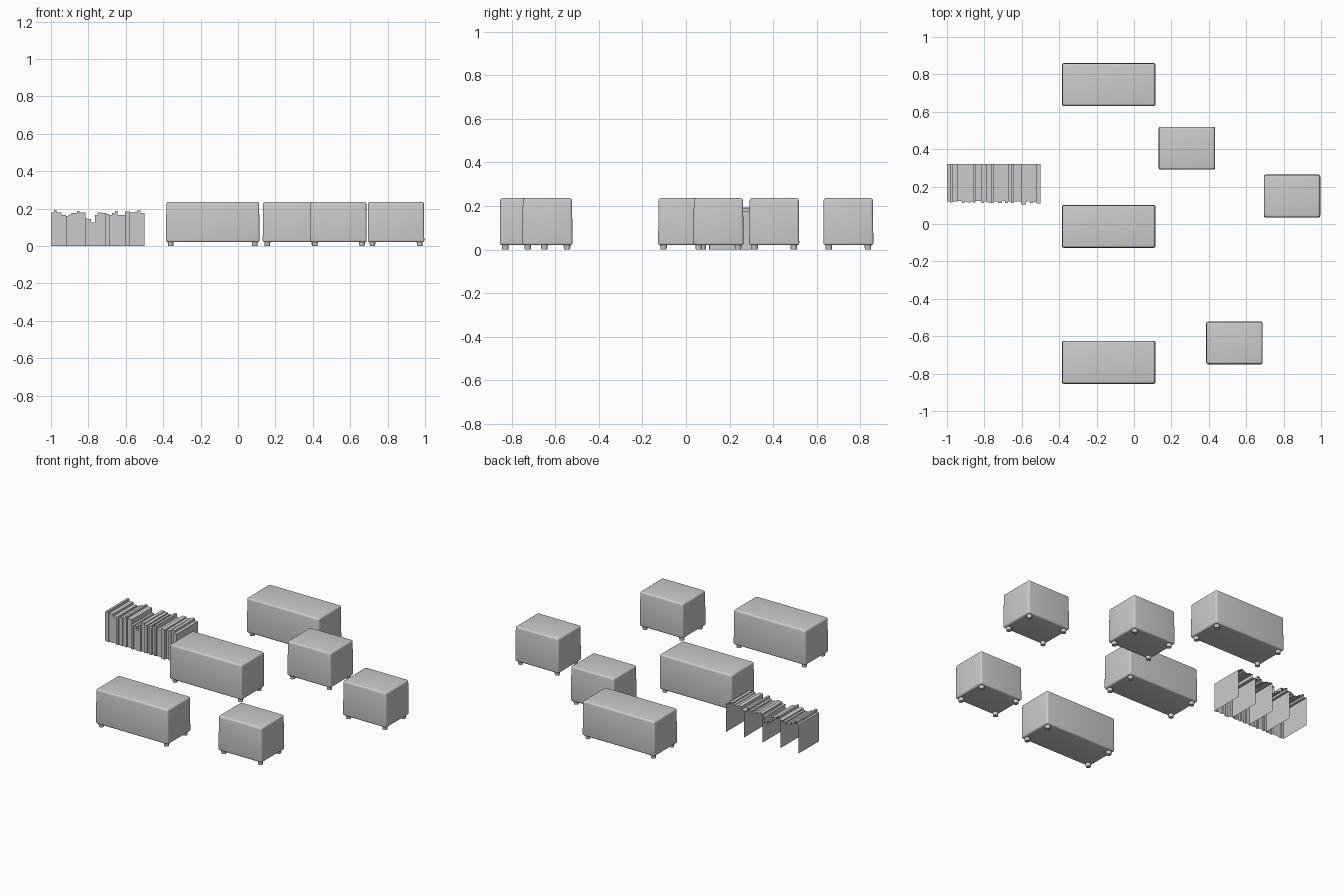
import bpy, bmesh

if "Cube" in bpy.data.objects:
    bpy.data.objects.remove(bpy.data.objects["Cube"])

def finish(bm, name, smooth=None):
    me = bpy.data.meshes.new(name)
    bm.to_mesh(me)
    bm.free()
    ob = bpy.data.objects.new(name, me)
    bpy.context.collection.objects.link(ob)
    if smooth:
        bpy.ops.object.select_all(action='DESELECT')
        ob.select_set(True)
        bpy.context.view_layer.objects.active = ob
        bpy.ops.object.shade_smooth_by_angle(angle=smooth)
    return ob

# Upholstered block with rounded edges, on four short round feet
def ottoman(name, cx, cy, w, d=0.23, z0=0.02, z1=0.236):
    bm = bmesh.new()
    bmesh.ops.create_cube(bm, size=1)
    for v in bm.verts:
        top = v.co.z > 0
        k = 0.002 if top else 0
        v.co.x = cx + (1 if v.co.x > 0 else -1) * (w / 2 - k)
        v.co.y = cy + (1 if v.co.y > 0 else -1) * (d / 2 - k)
        v.co.z = z1 if top else z0
    bmesh.ops.bevel(bm, geom=bm.edges[:], offset=0.011, segments=4,
                    profile=0.5, affect='EDGES')
    finish(bm, name + "_body", 0.7)
    bm = bmesh.new()
    for sx in (-1, 1):
        for sy in (-1, 1):
            r = bmesh.ops.create_cone(bm, cap_ends=True, segments=16,
                                      radius1=0.014, radius2=0.016, depth=0.024)
            bmesh.ops.translate(bm, verts=r["verts"], vec=(
                cx + sx * (w / 2 - 0.025), cy + sy * (d / 2 - 0.025), 0.012))
    finish(bm, name + "_feet", 0.7)

for i, cy in enumerate((0.745, -0.013, -0.74)):
    ottoman(f"bench_{i}", -0.135, cy, 0.5)
for i, (cx, cy) in enumerate(((0.283, 0.405), (0.845, 0.149), (0.537, -0.636))):
    ottoman(f"stool_{i}", cx, cy, 0.302)

# Books: open-backed shells (spines, tops, exposed steps and group ends)
BACK = 0.32

def book_group(name, x, books):
    bm = bmesh.new()

    def quad(pts, flip=False):
        vs = [bm.verts.new(p) for p in pts]
        bm.faces.new(vs[::-1] if flip else vs)

    def side(x, ya, yb, za, zb, right):
        if yb - ya > 1e-5 and zb - za > 1e-5:
            quad([(x, ya, za), (x, yb, za), (x, yb, zb), (x, ya, zb)], not right)

    prev = None
    for width, h, y in books:
        x1 = x + width
        quad([(x, y, 0), (x1, y, 0), (x1, y, h), (x, y, h)])
        quad([(x, y, h), (x1, y, h), (x1, BACK, h), (x, BACK, h)])
        if prev is None:
            side(x, y, BACK, 0, h, False)
        else:
            ph, py = prev
            side(x, py if ph > h else y, BACK, min(h, ph), max(h, ph), ph > h)
            side(x, min(y, py), max(y, py), 0, min(h, ph), py < y)
        prev, x = (h, y), x1
    side(x, prev[1], BACK, 0, prev[0], True)
    finish(bm, name)

GROUPS = [
    [(.015, .178, .12), (.014, .193, .115), (.026, .178, .12), (.025, .165, .122),
     (.015, .160, .112), (.015, .168, .12), (.015, .175, .114)],
    [(.015, .175, .12), (.012, .188, .115), (.032, .178, .122), (.015, .148, .112),
     (.015, .143, .12), (.021, .125, .115), (.015, .165, .113)],
    [(.022, .180, .12), (.022, .176, .113), (.016, .170, .122), (.016, .165, .112),
     (.016, .176, .12), (.015, .188, .113), (.018, .165, .12)],
    [(.020, .165, .12), (.027, .185, .105), (.022, .178, .12), (.016, .182, .112),
     (.020, .190, .117), (.020, .177, .109)],
]
for i, g in enumerate(GROUPS):
    k = 0.125 / sum(b[0] for b in g)
    book_group(f"book_group_{i}", -1 + i * 0.125, [(w * k, h, y) for w, h, y in g])
